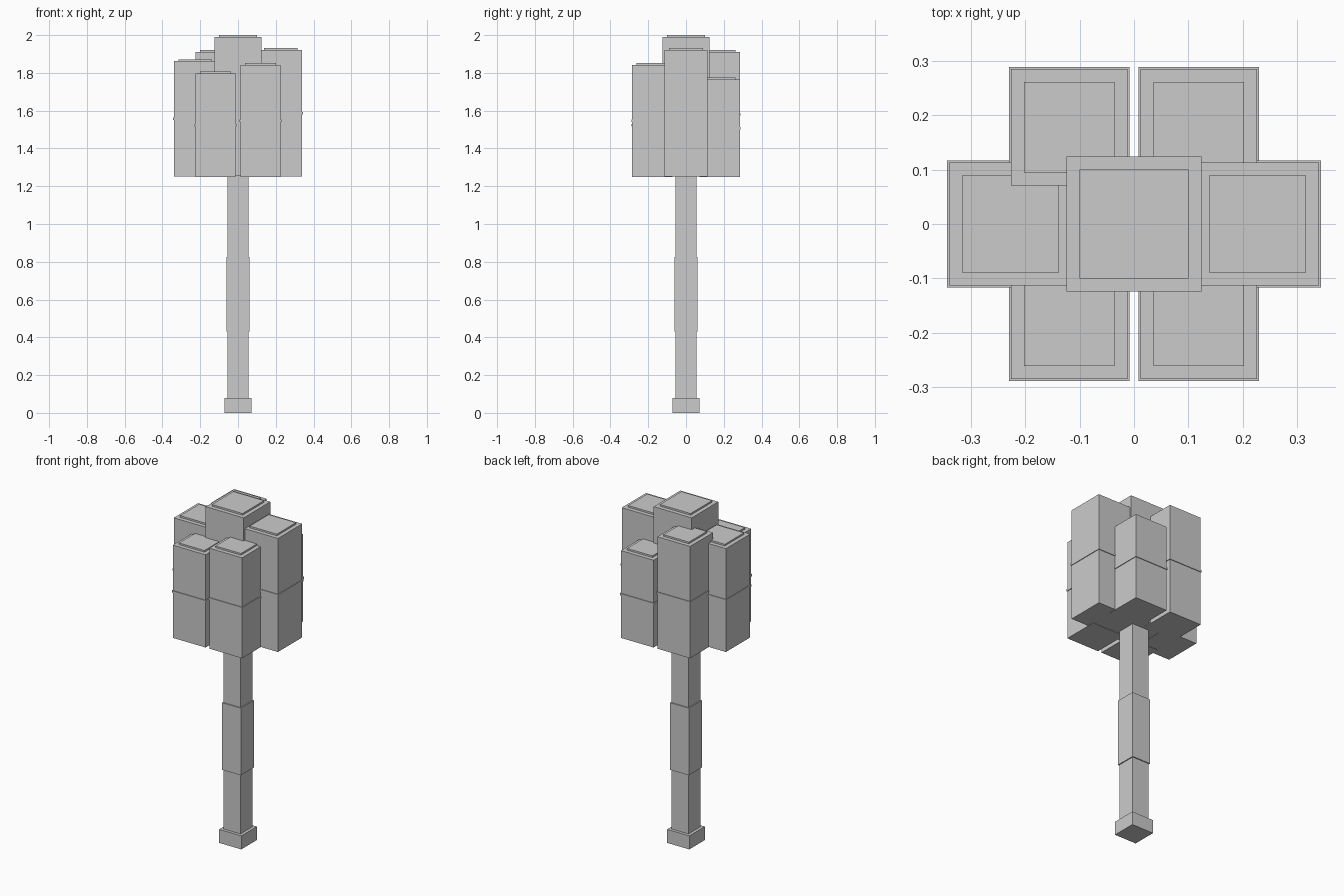
import bpy

cube = bpy.data.objects.get("Cube")
if cube:
    bpy.data.objects.remove(cube, do_unlink=True)

grey = bpy.data.materials.new("plain_grey")
grey.use_nodes = True
grey.diffuse_color = (0.6, 0.6, 0.6, 1)
grey.node_tree.nodes["Principled BSDF"].inputs["Base Color"].default_value = (0.6, 0.6, 0.6, 1)


def block(name, x, y, half, bottom, top):
    """Square upright block between two heights."""
    bpy.ops.mesh.primitive_cube_add(size=2, location=(x, y, (bottom + top) / 2))
    ob = bpy.context.object
    ob.name = name
    ob.scale = (half, half, (top - bottom) / 2)
    bpy.ops.object.transform_apply(location=False, rotation=False, scale=True)
    ob.data.materials.append(grey)


def pillar(name, x, y, half, bottom, top, band=True):
    """Pillar with a raised top plate and a thin band round its middle."""
    block(name, x, y, half, bottom, top)
    block(name + "_cap", x, y, half - 0.024, top - 0.01, top + 0.01)
    if band:
        middle = (bottom + top) / 2
        block(name + "_band", x, y, half + 0.004, middle - 0.006, middle + 0.006)


# Handle
block("base", 0, 0, 0.072, 0, 0.08)
block("shaft", 0, 0, 0.055, 0.07, 1.27)
block("grip", 0, 0, 0.061, 0.43, 0.826)

# Cluster of pillars forming the head
pillar("centre_pillar", 0, 0, 0.124, 1.254, 1.99, band=False)
pillar("left_pillar", 0.227, 0, 0.113, 1.252, 1.922)
pillar("right_pillar", -0.227, 0, 0.113, 1.252, 1.862)
pillar("front_left_pillar", 0.119, -0.178, 0.107, 1.25, 1.843)
pillar("front_right_pillar", -0.119, -0.178, 0.107, 1.25, 1.797)
pillar("back_left_pillar", 0.119, 0.178, 0.107, 1.25, 1.765)
pillar("back_right_pillar", -0.119, 0.178, 0.107, 1.25, 1.91)
